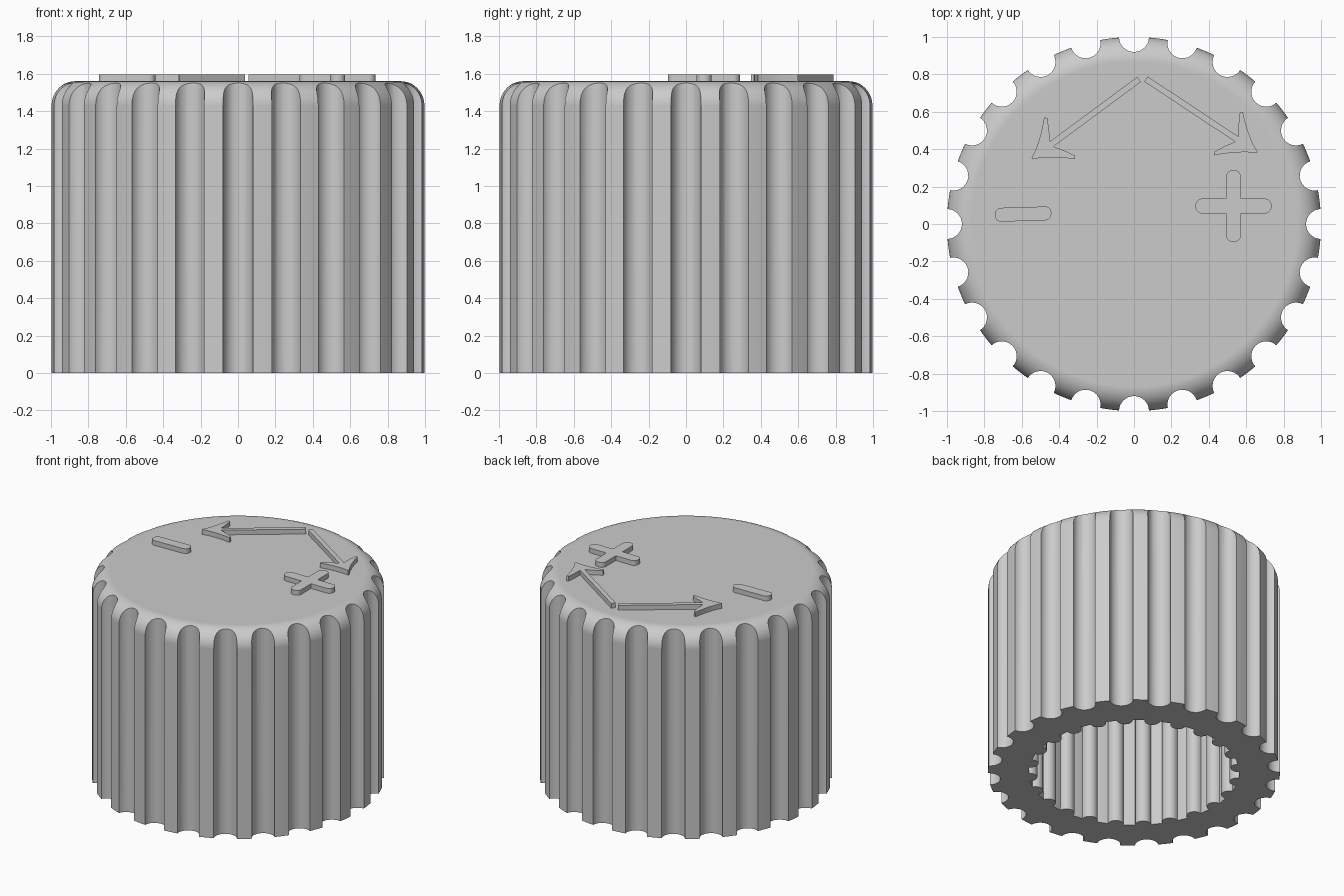
import bpy, bmesh
from math import sin, cos, pi, hypot
from mathutils import Vector

cube = bpy.data.objects.get("Cube")
if cube:
    bpy.data.objects.remove(cube)

FLUTES = 24
HEIGHT = 1.56
FILLET = 0.13
CAVITY_TOP = 1.3
SYMBOL_TOP = 1.596

grey = bpy.data.materials.new("light grey plastic")
grey.use_nodes = True
grey.diffuse_color = (0.6, 0.6, 0.6, 1)
grey.node_tree.nodes["Principled BSDF"].inputs["Base Color"].default_value = (0.6, 0.6, 0.6, 1)


def add_object(name, bm):
    bmesh.ops.recalc_face_normals(bm, faces=bm.faces)
    mesh = bpy.data.meshes.new(name)
    bm.to_mesh(mesh)
    bm.free()
    obj = bpy.data.objects.new(name, mesh)
    mesh.materials.append(grey)
    bpy.context.collection.objects.link(obj)
    return obj


def extrude_outline(bm, points, bottom, top):
    low = [bm.verts.new((x, y, bottom)) for x, y in points]
    high = [bm.verts.new((x, y, top)) for x, y in points]
    bm.faces.new(low[::-1])
    bm.faces.new(high)
    for i in range(len(points)):
        j = (i + 1) % len(points)
        bm.faces.new((low[i], low[j], high[j], high[i]))


def prism(name, points, bottom=HEIGHT - 0.02, top=SYMBOL_TOP):
    bm = bmesh.new()
    extrude_outline(bm, points, bottom, top)
    return add_object(name, bm)


def activate(obj):
    bpy.ops.object.select_all(action='DESELECT')
    obj.select_set(True)
    bpy.context.view_layer.objects.active = obj


def cut(obj, cutter):
    activate(obj)
    mod = obj.modifiers.new("cut", 'BOOLEAN')
    mod.operation = 'DIFFERENCE'
    mod.solver = 'EXACT'
    mod.object = cutter
    bpy.ops.object.modifier_apply(modifier=mod.name)
    bpy.data.objects.remove(cutter)


def shade(obj):
    activate(obj)
    bpy.ops.object.shade_smooth_by_angle(angle=pi / 6)


# Knob body: a turned profile with a rounded top edge
profile = [(1, 0)]
for i in range(13):
    a = i / 12 * pi / 2
    profile.append((1 - FILLET + FILLET * cos(a), HEIGHT - FILLET + FILLET * sin(a)))
SEGMENTS = FLUTES * 8
bm = bmesh.new()
rings = [[bm.verts.new((r * cos(2 * pi * k / SEGMENTS), r * sin(2 * pi * k / SEGMENTS), z))
          for k in range(SEGMENTS)] for r, z in profile]
for lower, upper in zip(rings, rings[1:]):
    for k in range(SEGMENTS):
        n = (k + 1) % SEGMENTS
        bm.faces.new((lower[k], lower[n], upper[n], upper[k]))
bm.faces.new(rings[0][::-1])
bm.faces.new(rings[-1])
body = add_object("knob_body", bm)

# Grip flutes around the outside
bm = bmesh.new()
for k in range(FLUTES):
    a = 2 * pi * k / FLUTES
    circle = [(cos(a) + 0.08 * cos(a + t * pi / 16), sin(a) + 0.08 * sin(a + t * pi / 16))
              for t in range(32)]
    extrude_outline(bm, circle, -0.2, HEIGHT + 0.2)
cut(body, add_object("flute_cutter", bm))

# Splined socket: a round bore with rounded ridges pointing inward
BORE, RIDGE = 0.72, 0.055
outline = []
for k in range(FLUTES):
    a = 2 * pi * k / FLUTES
    for t in range(9):
        b = a + pi + pi / 2 - t * pi / 8
        outline.append((BORE * cos(a) + RIDGE * cos(b), BORE * sin(a) + RIDGE * sin(b)))
    for f in (0.4, 0.5, 0.6):
        b = a + f * 2 * pi / FLUTES
        outline.append((BORE * cos(b), BORE * sin(b)))
cut(body, prism("socket_cutter", outline, -0.2, CAVITY_TOP))
shade(body)
weighted = body.modifiers.new("weighted normals", 'WEIGHTED_NORMAL')
weighted.keep_sharp = True


def rounded(corners, radius):
    """Round the corners of an outline; inner corners stay sharp."""
    points = []
    count = len(corners)
    for i, c in enumerate(corners):
        c = Vector(c)
        back = Vector(corners[i - 1]) - c
        ahead = Vector(corners[(i + 1) % count]) - c
        if back.x * ahead.y - back.y * ahead.x > 0:
            points.append(c)
            continue
        u, v = back.normalized(), ahead.normalized()
        centre = c + (u + v) * radius
        for s in range(7):
            a = s / 6 * pi / 2
            points.append(centre - v * radius * cos(a) - u * radius * sin(a))
    return [tuple(p) for p in points]


# Minus sign
w, h = 0.151, 0.037
pill = rounded([(-w, -h), (w, -h), (w, h), (-w, h)], 0.034)
shade(prism("minus_sign", [(x - 0.593, y + 0.053 + 0.03 * x) for x, y in pill]))

# Plus sign
w, h, t = 0.203, 0.192, 0.04
cross = [(-w, -t), (-t, -t), (-t, -h), (t, -h), (t, -t), (w, -t),
         (w, t), (t, t), (t, h), (-t, h), (-t, t), (-w, t)]
shade(prism("plus_sign", [(x + 0.532, y + 0.096) for x, y in rounded(cross, 0.036)]))


# Direction arrows with swept barbs
def arrow(name, start, tip):
    length = hypot(tip[0] - start[0], tip[1] - start[1])
    dx, dy = (tip[0] - start[0]) / length, (tip[1] - start[1]) / length
    half = [(0, 0.004), (-0.05, 0.03), (-0.102, 0.067), (-0.145, 0.103), (-0.183, 0.139),
            (-0.194, 0.126), (-0.165, 0.07), (-0.13, 0.0165), (-length, 0.0165)]
    shape = half + [(x, -y) for x, y in reversed(half)]
    shade(prism(name, [(tip[0] + x * dx - y * dy, tip[1] + x * dy + y * dx) for x, y in shape]))


arrow("arrow_to_plus", (0.064, 0.775), (0.658, 0.382))
arrow("arrow_to_minus", (0.027, 0.773), (-0.545, 0.35))
